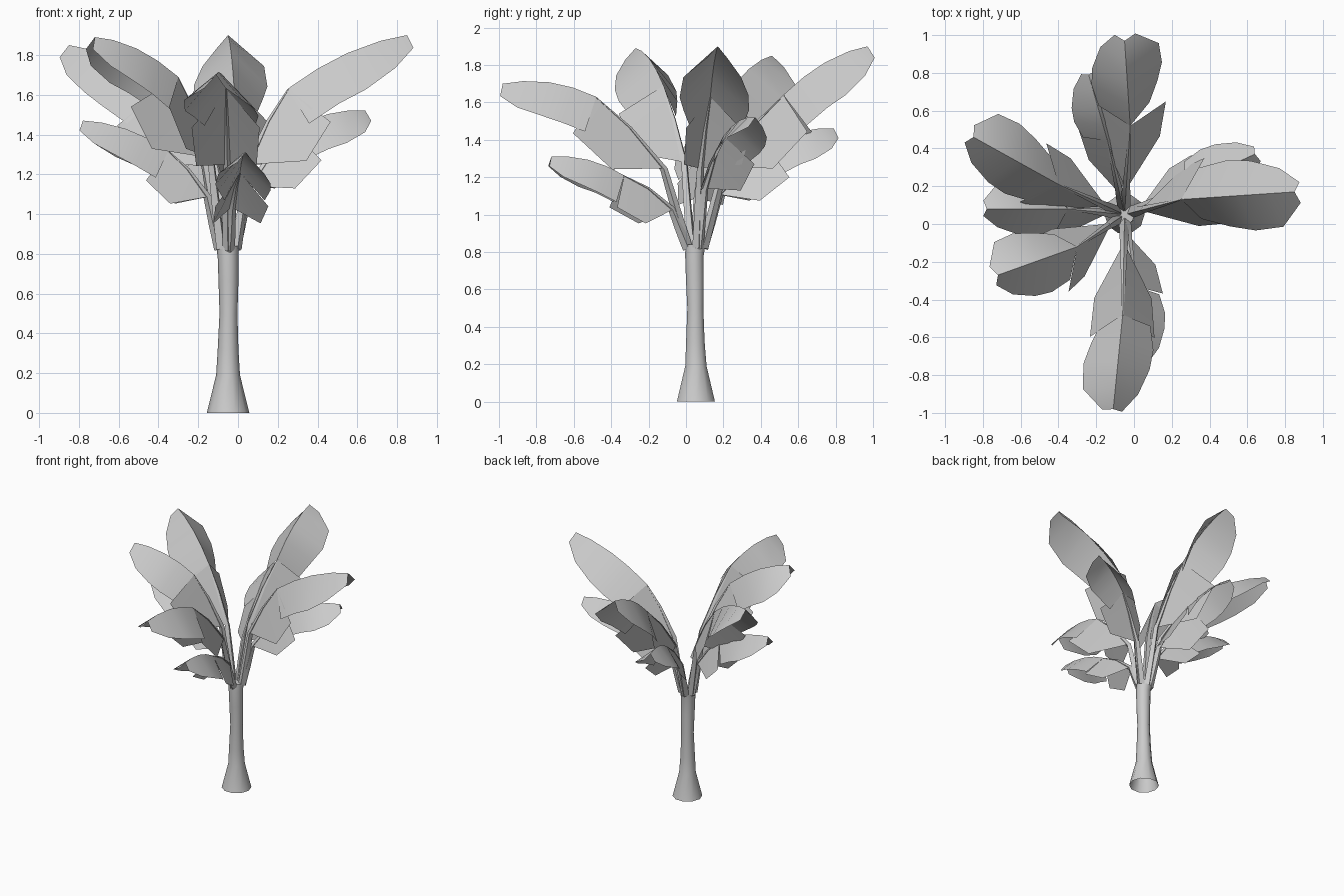
import bpy, bmesh, math
from mathutils import Vector

cube = bpy.data.objects.get("Cube")
if cube:
    bpy.data.objects.remove(cube, do_unlink=True)

grey = bpy.data.materials.new("plain grey")
grey.use_nodes = True
colour = (0.6, 0.6, 0.6, 1)
grey.diffuse_color = colour
grey.node_tree.nodes["Principled BSDF"].inputs["Base Color"].default_value = colour

AXIS = Vector((-0.05, 0.05, 0))
UP = Vector((0, 0, 1))


def finish(bm, name):
    """Turn a bmesh into a named, shaded object."""
    mesh = bpy.data.meshes.new(name)
    bm.to_mesh(mesh)
    bm.free()
    obj = bpy.data.objects.new(name, mesh)
    bpy.context.collection.objects.link(obj)
    mesh.materials.append(grey)
    bpy.ops.object.select_all(action='DESELECT')
    obj.select_set(True)
    bpy.context.view_layer.objects.active = obj
    bpy.ops.object.shade_smooth_by_angle(angle=math.radians(42))
    return obj


def loft(bm, rings):
    """Skin a list of closed rings of points and cap the last one."""
    loops = [[bm.verts.new(p) for p in ring] for ring in rings]
    n = len(loops[0])
    for a, b in zip(loops, loops[1:]):
        for i in range(n):
            j = (i + 1) % n
            bm.faces.new((a[i], a[j], b[j], b[i]))
    bm.faces.new(loops[-1])


def frame(a, b):
    """Forward, sideways and downward directions of a blade section."""
    forward = (b - a).normalized()
    side = forward.cross(UP).normalized()
    return forward, side, -side.cross(forward)


def section(bm, ridge, wings, size):
    """Folded blade: right and left wings hang from a ridge; side, drop, ahead."""
    forward, side, down = frame(ridge[0], ridge[-1])
    spine = [bm.verts.new(p) for p in ridge]
    for sign, profile in zip((1, -1), wings):
        edge = []
        for v, (wide, drop, ahead) in zip(spine, profile):
            offset = (side * sign * wide + down * drop + forward * ahead) * size
            edge.append(bm.verts.new(v.co + offset) if wide else v)
        for i in range(len(spine) - 1):
            quad = [spine[i], spine[i + 1], edge[i + 1], edge[i]]
            if edge[i] is spine[i]:
                quad.pop()
            bm.faces.new(quad if sign < 0 else quad[::-1])


# Trunk: flared foot, slight waist, open foot
bm = bmesh.new()
rings = []
for z, r, dx, dy in [(0, .107, 0, .003), (.19, .06, 0, .003), (.32, .052, 0, 0),
                     (.5, .045, .002, 0), (.66, .05, .002, -.003),
                     (.78, .052, 0, -.005), (.84, .056, -.003, 0)]:
    centre = AXIS + Vector((dx, dy, z))
    rings.append([centre + Vector((math.cos(a), math.sin(a), 0)) * r
                  for a in (math.tau * i / 10 for i in range(10))])
loft(bm, rings)
finish(bm, "trunk")

# Wing outlines, right then left; the right wing is fuller near its tip
INNER = [(0, 0, 0), (.16, .245, -.09), (.18, .235, -.055)]
OUTER_RIGHT = [(.11, .2, .02), (.16, .2, .02), (.19, .2, 0), (.18, .15, 0), (.06, .07, 0)]
OUTER_LEFT = [(.16, .2, .02), (.19, .2, .02), (.18, .19, 0), (.13, .15, 0), (.05, .07, 0)]

# Leaves: break point of the ridge, tip, size
LEAVES = {
    "upper_back": ((-.02, .52, 1.64), (-.05, .97, 1.9), 1),
    "upper_left": ((.25, .13, 1.63), (.85, .17, 1.9), 1),
    "upper_right_back": ((-.40, .21, 1.62), (-.85, .46, 1.85), .95),
    "upper_right_front": ((-.30, -.12, 1.69), (-.72, -.27, 1.89), .95),
    "upper_front": ((-.06, -.48, 1.63), (-.11, -.98, 1.7), .95),
    "lower_right": ((-.35, .08, 1.32), (-.78, .08, 1.47), .75),
    "lower_back": ((-.14, .44, 1.36), (-.24, .79, 1.46), .75),
    "lower_left": ((.27, .20, 1.42), (.64, .37, 1.52), .75),
    "lower_front": ((.01, -.33, 1.21), (.04, -.72, 1.31), .75),
}

for name, (bend, tip, size) in LEAVES.items():
    bend, tip = Vector(bend), Vector(tip)
    root = AXIS + UP * .83
    out = bend - root
    flat = Vector((out.x, out.y, 0))
    root = root + flat.normalized() * .015
    start = AXIS + flat * .28 + UP * (.84 + out.z * .51)
    middle = start.lerp(bend, .5) + UP * .03 * size

    # Blade in two torn sections
    bm = bmesh.new()
    section(bm, [start, middle, bend], (INNER, INNER), size)
    ridge = []
    for t in (0, .25, .5, .78, 1):
        ridge.append(bend.lerp(tip, t) + UP * .18 * size * t * (1 - t))
    section(bm, ridge, (OUTER_RIGHT, OUTER_LEFT), size)
    finish(bm, name + "_leaf")

    # Tapering stalk running up under the ridge
    bm = bmesh.new()
    forward, side, down = frame(root, start)
    rings = []
    for p, r in [(root, .028), (root.lerp(start, .5), .025), (start, .02),
                 (middle, .012), (bend, .004)]:
        c = p + down * r
        rings.append([c + side * r, c + down * r, c - side * r, c - down * r])
    loft(bm, rings)
    bmesh.ops.recalc_face_normals(bm, faces=bm.faces)
    finish(bm, name + "_stalk")
